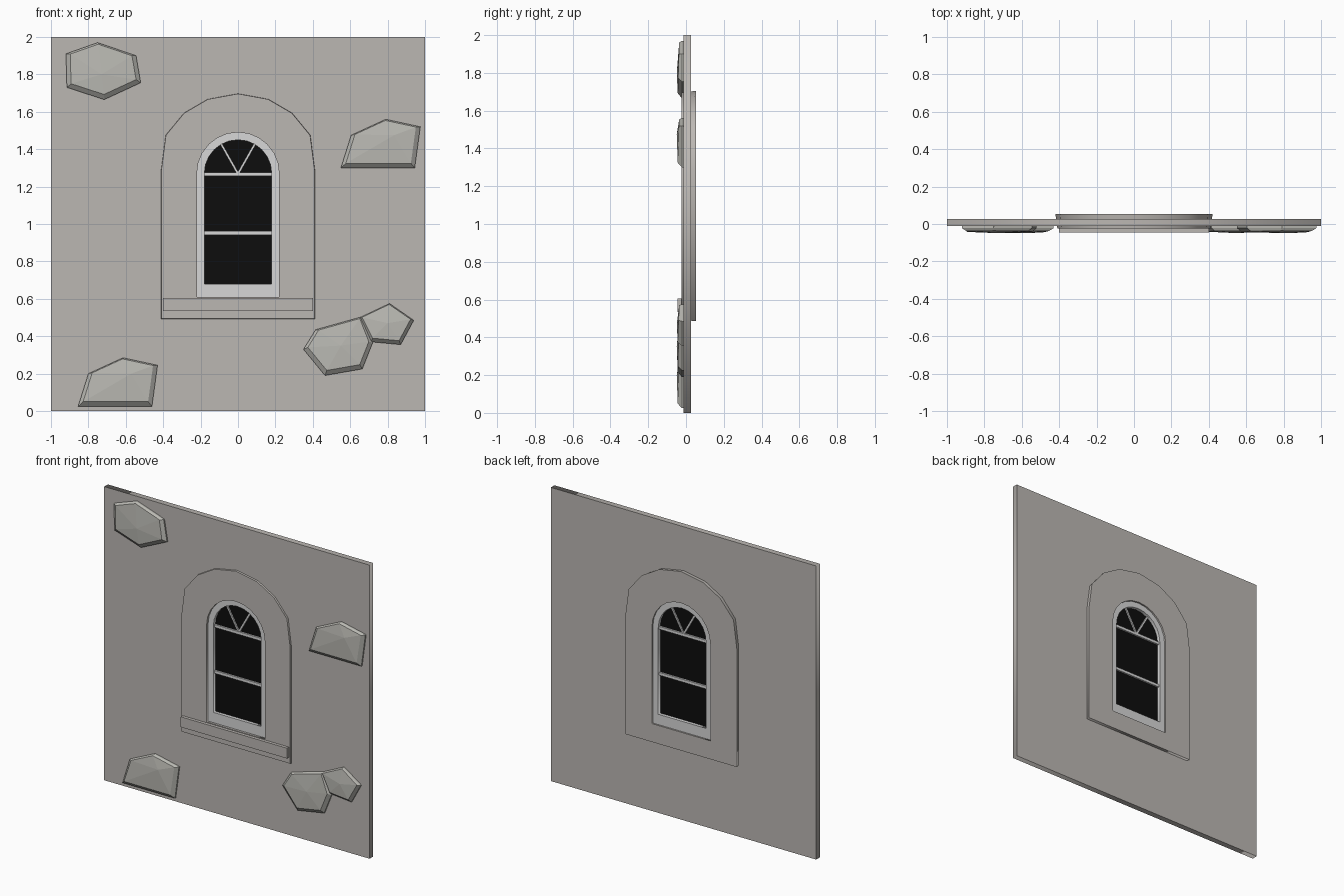
import bpy, bmesh, math
from mathutils import Vector, Matrix

if "Cube" in bpy.data.objects:
    bpy.data.objects.remove(bpy.data.objects["Cube"])


def material(name, rgb):
    m = bpy.data.materials.new(name)
    m.diffuse_color = (*rgb, 1)
    m.use_nodes = True
    m.node_tree.nodes["Principled BSDF"].inputs["Base Color"].default_value = m.diffuse_color
    return m


PLASTER = material("grey plaster", (0.50, 0.475, 0.45))
STONE = material("pale stone", (0.49, 0.485, 0.45))
WHITE = material("white paint", (0.68, 0.68, 0.68))
GLASS = material("black glass", (0.004, 0.004, 0.004))


def add(name, bm, mat):
    bmesh.ops.recalc_face_normals(bm, faces=bm.faces)
    me = bpy.data.meshes.new(name)
    bm.to_mesh(me)
    bm.free()
    me.materials.append(mat)
    ob = bpy.data.objects.new(name, me)
    bpy.context.collection.objects.link(ob)
    return ob


def panel(name, loops, y0, y1, mat, shape=None):
    """Extrude outline loops (x, z), the later ones being holes, from y0 to y1."""
    cu = bpy.data.curves.new(name, 'CURVE')
    cu.dimensions = '2D'
    cu.fill_mode = 'BOTH'
    cu.extrude = (y1 - y0) / 2
    for pts in loops:
        sp = cu.splines.new('POLY')
        sp.points.add(len(pts) - 1)
        for p, (x, z) in zip(sp.points, pts):
            p.co = (x, z, 0, 1)
        sp.use_cyclic_u = True
    tmp = bpy.data.objects.new(name + "_outline", cu)
    bpy.context.collection.objects.link(tmp)
    bpy.context.view_layer.update()
    me = bpy.data.meshes.new_from_object(tmp.evaluated_get(bpy.context.evaluated_depsgraph_get()))
    bm = bmesh.new()
    bm.from_mesh(me)
    bpy.data.objects.remove(tmp)
    bpy.data.meshes.remove(me)
    for v in bm.verts:
        x, z, d = v.co
        v.co = (x, (y0 + y1) / 2 - d, z)
    bmesh.ops.remove_doubles(bm, verts=bm.verts, dist=1e-5)
    if shape:
        shape(bm)
    return add(name, bm, mat)


def box(name, centre, size, mat, angle=0):
    bm = bmesh.new()
    bmesh.ops.create_cube(bm, size=1, matrix=Matrix.Translation(centre)
                          @ Matrix.Rotation(angle, 4, 'Y') @ Matrix.Diagonal((*size, 1)))
    return add(name, bm, mat)


def arch(r, bottom, spring, n=12):
    top = [(r * math.cos(math.pi * i / n), spring + r * math.sin(math.pi * i / n)) for i in range(n + 1)]
    return [(-r, bottom), (r, bottom)] + top


# Outline of the raised surround, mirrored about the centre
half = [(0.42, 0.485), (0.42, 1.29), (0.395, 1.48), (0.295, 1.60), (0.165, 1.675)]
surround = half + [(0, 1.705)] + [(-x, z) for x, z in reversed(half)]
wall_hole = [(x * 0.95, 1.1 + (z - 1.1) * 0.95) for x, z in surround]
opening = arch(0.22, 0.61, 1.27)
pane = arch(0.18, 0.68, 1.27)


def taper_front(bm):
    for v in bm.verts:
        x, y, z = v.co
        if y < 0 and (abs(x) > 0.3 or z > 1.52 or z < 0.55):
            v.co = (x * 0.975, y, 1.1 + (z - 1.1) * 0.985)


# Wall and surround
panel("wall", [[(-1, 0), (1, 0), (1, 2), (-1, 2)], wall_hole], -0.012, 0.027, PLASTER)
panel("window_surround", [surround, opening], -0.024, 0.053, PLASTER, taper_front)
box("sill", (0, -0.032, 0.57), (0.80, 0.026, 0.07), PLASTER)

# Window frame, glass and glazing bars
panel("window_frame", [opening, pane], -0.008, 0.042, WHITE)
panel("glass", [arch(0.185, 0.675, 1.27)], 0.014, 0.020, GLASS)
for name, z in (("upper_bar", 1.265), ("lower_bar", 0.952)):
    box(name, (0, 0.017, z), (0.37, 0.03, 0.019), WHITE)
for side in (-1, 1):
    box("fan_bar", (side * 0.046, 0.017, 1.35), (0.012, 0.024, 0.185), WHITE, side * math.radians(29.5))


def stone(name, pts, peak):
    """Chipped stone: steep sides, sloping bevel ring and a low off-centre peak."""
    bm = bmesh.new()
    n = len(pts)
    cx, cz = sum(p[0] for p in pts) / n, sum(p[1] for p in pts) / n
    zs = [p[1] for p in pts]
    lo, hi = min(zs), max(zs)
    rings = []
    for scale, lift, depth in ((1, 0, 0.0), (1, 0, 0.022), (0.88, 0.009, 0.036)):
        ring = []
        for x, z in pts:
            t = (hi - z) / (hi - lo)
            y = -depth - (0.008 * t if scale < 1 else 0)
            ring.append(bm.verts.new((cx + (x - cx) * scale, y, cz + (z - cz) * scale + lift)))
        rings.append(ring)
    tip = bm.verts.new((peak[0], -0.049, peak[1]))
    bm.faces.new(rings[0])
    for i in range(n):
        j = (i + 1) % n
        for a, b in zip(rings, rings[1:]):
            bm.faces.new((a[i], a[j], b[j], b[i]))
        bm.faces.new((rings[2][i], rings[2][j], tip))
    add(name, bm, STONE)


# Exposed stones
stone("stone_top_left", [(-0.92, 1.91), (-0.75, 1.97), (-0.545, 1.90), (-0.52, 1.755),
                         (-0.715, 1.665), (-0.915, 1.73)], (-0.73, 1.80))
wedge = [(0.605, 1.475), (0.79, 1.56), (0.975, 1.52), (0.945, 1.30), (0.55, 1.30)]
stone("stone_right", wedge, (0.835, 1.475))
stone("stone_bottom_left", [(x - 1.405, z - 1.275) for x, z in wedge], (-0.57, 0.20))
stone("stone_bottom_right", [(0.415, 0.435), (0.665, 0.505), (0.72, 0.365), (0.665, 0.225),
                             (0.465, 0.19), (0.35, 0.33)], (0.55, 0.35))
stone("small_stone", [(0.645, 0.497), (0.81, 0.575), (0.94, 0.485), (0.87, 0.355),
                      (0.71, 0.37)], (0.80, 0.47))
